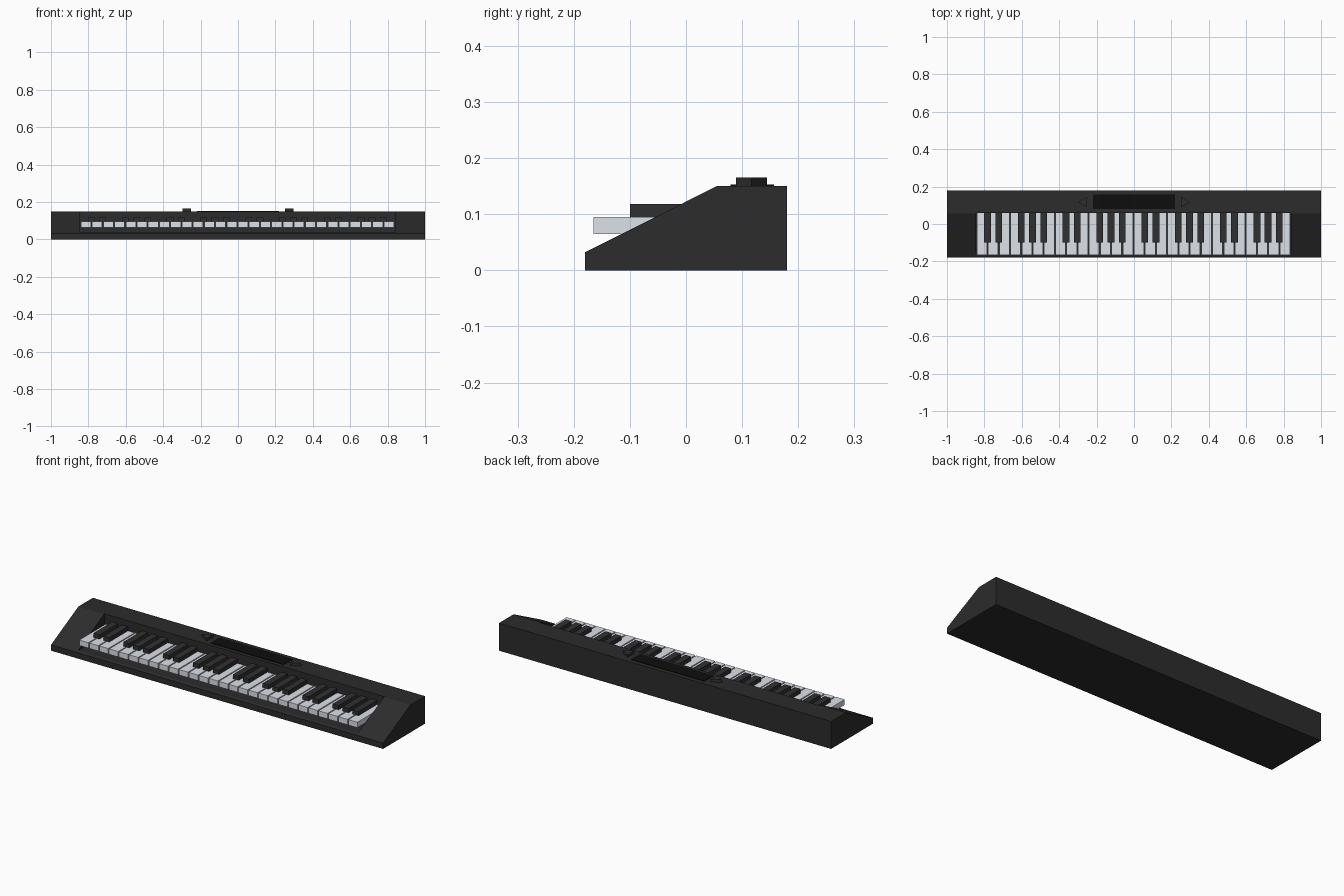
import bpy, bmesh, math

if "Cube" in bpy.data.objects:
    bpy.data.objects.remove(bpy.data.objects["Cube"])


def material(name, rgb):
    m = bpy.data.materials.new(name)
    m.diffuse_color = (*rgb, 1)
    m.use_nodes = True
    m.node_tree.nodes["Principled BSDF"].inputs["Base Color"].default_value = m.diffuse_color
    return m


CASE = material("case_charcoal", (0.025, 0.025, 0.025))
BLACK = material("key_black", (0.03, 0.03, 0.03))
WHITE = material("key_white", (0.72, 0.75, 0.82))
GLASS = material("screen_black", (0.004, 0.004, 0.004))


def prism(name, points, place, offset, mat=None):
    """Extrude a flat outline by an offset vector; place maps 2D to 3D."""
    bm = bmesh.new()
    face = bm.faces.new([bm.verts.new(place(a, b)) for a, b in points])
    ext = bmesh.ops.extrude_face_region(bm, geom=[face])
    verts = [g for g in ext["geom"] if isinstance(g, bmesh.types.BMVert)]
    bmesh.ops.translate(bm, verts=verts, vec=offset)
    bmesh.ops.recalc_face_normals(bm, faces=bm.faces)
    mesh = bpy.data.meshes.new(name)
    bm.to_mesh(mesh)
    bm.free()
    obj = bpy.data.objects.new(name, mesh)
    if mat:
        mesh.materials.append(mat)
    bpy.context.collection.objects.link(obj)
    return obj


def box(name, x0, x1, y0, y1, z0, z1, mat=None):
    outline = [(x0, y0), (x1, y0), (x1, y1), (x0, y1)]
    return prism(name, outline, lambda a, b: (a, b, z0), (0, 0, z1 - z0), mat)


# Wedge-shaped case
profile = [(-0.18, 0), (0.18, 0), (0.18, 0.15), (0.055, 0.15), (-0.18, 0.032)]
case = prism("case", profile, lambda y, z: (-1, y, z), (2, 0, 0), CASE)

# Recess for the keyboard
cutter = box("recess_cutter", -0.845, 0.84, -0.17, 0.06, 0.0372, 0.25, CASE)
cutter.hide_render = True
cut = case.modifiers.new("recess", "BOOLEAN")
cut.operation = "DIFFERENCE"
cut.solver = "EXACT"
cut.object = cutter
bpy.context.view_layer.objects.active = case
bpy.ops.object.modifier_apply(modifier=cut.name)
bpy.data.objects.remove(cutter)

# Four octaves of keys: a black key after C, D, F, G and A
PITCH, KEY_W, LEFT = 0.06, 0.054, -0.84
for i in range(28):
    x = LEFT + i * PITCH
    box(f"white_key_{i + 1}", x, x + KEY_W, -0.165, 0.06, 0.065, 0.095, WHITE)
    if i % 7 not in (2, 6):
        c = x + PITCH - 0.003
        box(f"black_key_{i + 1}", c - 0.018, c + 0.018, -0.10, 0.06, 0.095, 0.118, BLACK)

# Display panel
box("display", -0.22, 0.22, 0.079, 0.157, 0.149, 0.153, GLASS)

# Triangular buttons pointing outward on each side of the display
for name, side in (("left_button", -1), ("right_button", 1)):
    r = 0.032
    tri = [(side * (0.266 + r * math.cos(a)), 0.117 + r * math.sin(a))
           for a in (0, math.tau / 3, 2 * math.tau / 3)]
    prism(name, tri, lambda a, b: (a, b, 0.149), (0, 0, 0.016), BLACK)
